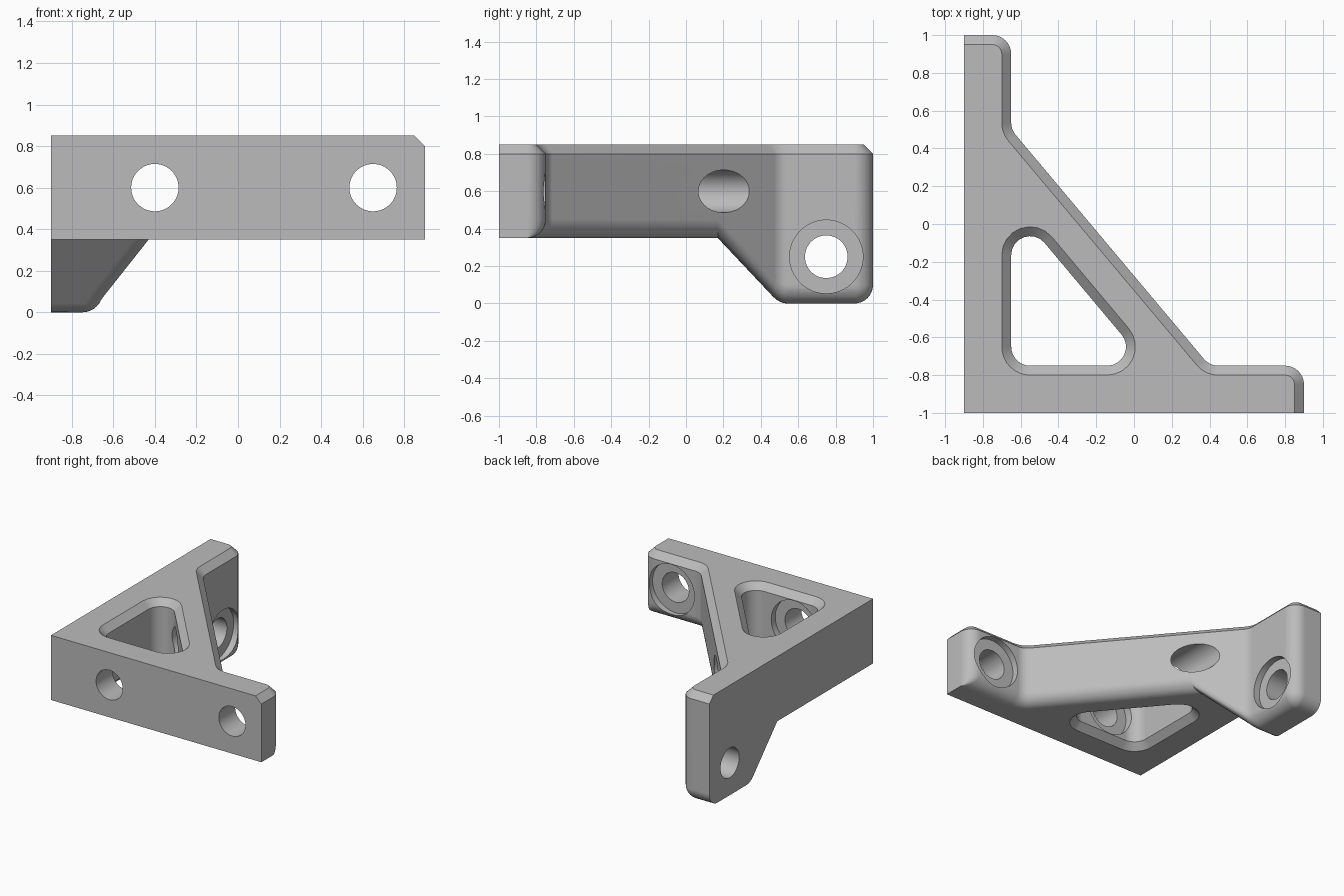
import bpy, bmesh, math
from mathutils import Vector, Matrix

if "Cube" in bpy.data.objects:
    bpy.data.objects.remove(bpy.data.objects["Cube"], do_unlink=True)

R = 0.1          # fillet radius
CH = 0.05        # chamfer size
TOP, BASE = 0.85, 0.35
ARC = 8


def ring(corners, insets, radii, z):
    """Outline with every side moved inward by its inset and corners rounded."""
    pts, n = [], len(corners)
    cs = [Vector(c) for c in corners]
    for i in range(n):
        d0 = (cs[i] - cs[i - 1]).normalized()
        d1 = (cs[(i + 1) % n] - cs[i]).normalized()
        s = d0.x * d1.y - d0.y * d1.x
        p = cs[i] - d0 * (insets[i] / s) + d1 * (insets[i - 1] / s)
        if not radii[i]:
            pts.append(p.to_3d())
        else:
            sign = math.copysign(1, s)
            rad = max(radii[i] - sign * insets[i], 0.002)
            turn = math.acos(d0.dot(d1))
            start = p - d0 * rad * math.tan(turn / 2)
            centre = start + Vector((-d0.y, d0.x)) * rad * sign
            for k in range(ARC + 1):
                rot = Matrix.Rotation(sign * turn * k / ARC, 2)
                pts.append((centre + rot @ (start - centre)).to_3d())
    for p in pts:
        p.z = z
    return pts


def loft(rings):
    """Closed solid through a stack of matching outlines."""
    bm = bmesh.new()
    vs = [[bm.verts.new(p) for p in r] for r in rings]
    n = len(vs[0])
    for a, b in zip(vs, vs[1:]):
        for i in range(n):
            j = (i + 1) % n
            bm.faces.new((a[i], a[j], b[j], b[i]))
    bm.faces.new(vs[0][::-1])
    bm.faces.new(vs[-1])
    return bm


def make_object(name, bm):
    mesh = bpy.data.meshes.new(name)
    bm.to_mesh(mesh)
    bm.free()
    obj = bpy.data.objects.new(name, mesh)
    bpy.context.collection.objects.link(obj)
    return obj


def cut(target, cutter):
    """Subtract the cutter and remove it."""
    cutter.hide_render = True
    mod = target.modifiers.new("cut", 'BOOLEAN')
    mod.operation, mod.solver, mod.object = 'DIFFERENCE', 'EXACT', cutter
    bpy.context.view_layer.objects.active = target
    bpy.ops.object.modifier_apply(modifier=mod.name)
    bpy.data.objects.remove(cutter, do_unlink=True)


def drill(target, axis, start, end, radius):
    """Cylindrical cut between two points along x or y."""
    a, b = Vector(start), Vector(end)
    turn = Matrix.Rotation(math.pi / 2, 4, 'Y' if axis == 'x' else 'X')
    bm = bmesh.new()
    bmesh.ops.create_cone(bm, cap_ends=True, segments=64, radius1=radius, radius2=radius,
                          depth=(b - a).length, matrix=Matrix.Translation((a + b) / 2) @ turn)
    cut(target, make_object("drill_cutter", bm))


# Bracket body: two arms joined by a diagonal brace
outline = [(-0.9, -1), (0.9, -1), (0.9, -0.75), (0.4, -0.75),
           (-0.65, 0.5), (-0.65, 1), (-0.9, 1)]
radii = [0, 0, R, R, R, R, 0]


def body_ring(t, end_t, z):
    return ring(outline, [0, end_t, t, t, t, t, 0], radii, z)


rings = []
for k in range(ARC + 1):
    a = math.pi / 2 * k / ARC
    rings.append(body_ring(R * (1 - math.sin(a)), 0, BASE + R * (1 - math.cos(a))))
rings += [body_ring(0, 0, TOP - CH), body_ring(CH, CH, TOP)]
bm = loft(rings)

# Lower the rear end of the underside into a hanging ear
SLOPE_START, SLOPE_END, BLEND = 0.17, 0.5, 0.04
for y in [SLOPE_START] + [SLOPE_END + BLEND * k / 2 for k in range(-2, 3)]:
    bmesh.ops.bisect_plane(bm, geom=bm.verts[:] + bm.edges[:] + bm.faces[:],
                           plane_co=(0, y, 0), plane_no=(0, 1, 0))
grade = BASE / (SLOPE_END - SLOPE_START)


def drop(y):
    if y <= SLOPE_START:
        return 0
    if y < SLOPE_END - BLEND:
        return grade * (y - SLOPE_START)
    return BASE - grade * max(SLOPE_END + BLEND - y, 0) ** 2 / (4 * BLEND)


for v in bm.verts:
    if v.co.z < BASE + R + 0.01:
        v.co.z -= drop(v.co.y)
bmesh.ops.recalc_face_normals(bm, faces=bm.faces)
bracket = make_object("corner_bracket", bm)

# Triangular window, chamfered at both rims
inner_d = -0.427
nx, ny = 0.766, 0.643
window = [(-0.65, -0.75), ((inner_d + 0.75 * ny) / nx, -0.75),
          (-0.65, (inner_d + 0.65 * nx) / ny)]
levels = [(BASE - CH, -2 * CH), (BASE + CH, 0), (TOP - CH, 0), (TOP + CH, -2 * CH)]
cut(bracket, make_object("window_cutter",
    loft([ring(window, [t] * 3, [R] * 3, z) for z, t in levels])))

# Bolt holes with shallow round seats
HOLE, SEAT, DEPTH = 0.114, 0.196, 0.05
for x, far, seat_end in ((-0.4, 0.6, -0.7), (0.65, -0.6, -0.6)):
    drill(bracket, 'y', (x, -1.1, 0.6), (x, far, 0.6), HOLE)
    drill(bracket, 'y', (x, -0.75 - DEPTH, 0.6), (x, seat_end, 0.6), SEAT)
drill(bracket, 'x', (-1, 0.75, 0.25), (-0.5, 0.75, 0.25), HOLE)
drill(bracket, 'x', (-0.65 - DEPTH, 0.75, 0.25), (-0.5, 0.75, 0.25), SEAT)

# Material and shading
mat = bpy.data.materials.new("plain_grey")
mat.use_nodes = True
grey = (0.5, 0.5, 0.5, 1)
mat.diffuse_color = grey
mat.node_tree.nodes["Principled BSDF"].inputs["Base Color"].default_value = grey
bracket.data.materials.clear()
bracket.data.materials.append(mat)
for p in bracket.data.polygons:
    p.material_index = 0

bpy.ops.object.select_all(action='DESELECT')
bracket.select_set(True)
bpy.context.view_layer.objects.active = bracket
bpy.ops.object.shade_smooth_by_angle(angle=math.radians(30))
weighted = bracket.modifiers.new("weighted_normals", 'WEIGHTED_NORMAL')
weighted.keep_sharp = True
